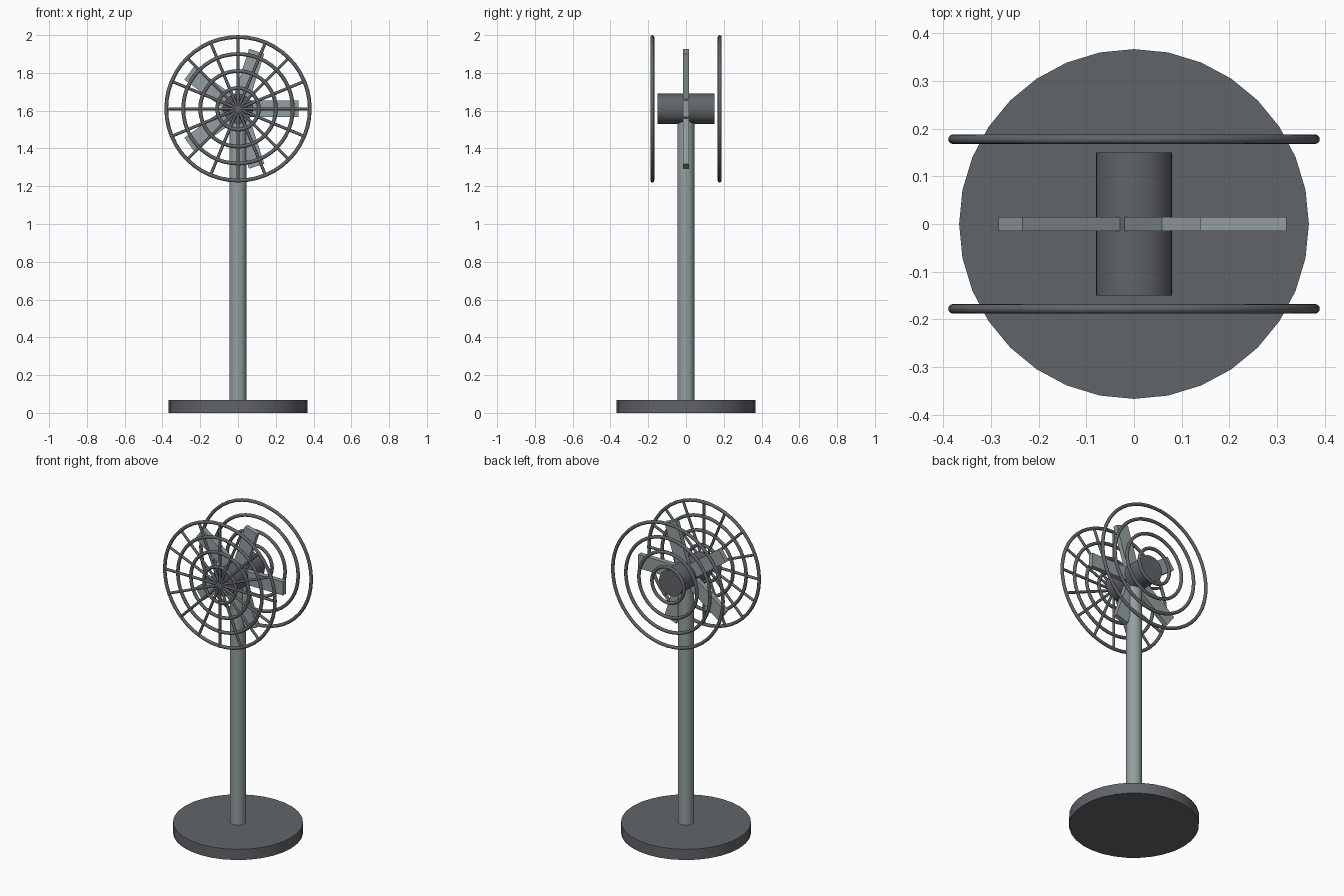
import bpy
import math
from mathutils import Matrix, Vector

cube = bpy.data.objects.get("Cube")
if cube:
    bpy.data.objects.remove(cube, do_unlink=True)

HUB = Vector((0, 0, 1.61))
GUARD_Y = 0.178
RINGS = (0.38, 0.29, 0.2, 0.11)
SPOKES = 16
BLADES = 5


def make_material(name, colour):
    mat = bpy.data.materials.new(name)
    mat.use_nodes = True
    mat.diffuse_color = (*colour, 1)
    mat.node_tree.nodes["Principled BSDF"].inputs["Base Color"].default_value = (*colour, 1)
    return mat


dark = make_material("dark grey", (0.12, 0.13, 0.138))
light = make_material("light grey", (0.3, 0.35, 0.35))


def finish(name, mat, smooth=True):
    obj = bpy.context.object
    obj.name = name
    obj.data.materials.append(mat)
    if smooth:
        bpy.ops.object.shade_smooth_by_angle(angle=math.radians(50))
    return obj


def rod(name, start, end, radius, mat, sides=32):
    """Cylinder between two points."""
    start, end = Vector(start), Vector(end)
    axis = end - start
    bpy.ops.mesh.primitive_cylinder_add(
        vertices=sides, radius=radius, depth=axis.length,
        location=(start + end) / 2, rotation=axis.to_track_quat("Z", "Y").to_euler())
    return finish(name, mat)


# Stand
rod("base", (0, 0, 0), (0, 0, 0.067), 0.367, dark)
rod("pole", (0, 0, 0.06), HUB, 0.045, light)

# Motor housing
rod("motor", HUB - Vector((0, 0.15, 0)), HUB + Vector((0, 0.15, 0)), 0.08, dark)

# Flat blades, turned about the motor axis
for i in range(BLADES):
    turn = Matrix.Rotation(-i * math.tau / BLADES, 4, "Y")
    bpy.ops.mesh.primitive_cube_add(size=1)
    blade = finish(f"blade_{i + 1}", light, smooth=False)
    blade.matrix_world = (Matrix.Translation(HUB) @ turn
                          @ Matrix.Translation((0.18, 0, 0))
                          @ Matrix.Diagonal((0.28, 0.03, 0.085, 1)))

# Guard rings, front and back
for side, y in (("front", -GUARD_Y), ("back", GUARD_Y)):
    for i, radius in enumerate(RINGS):
        bpy.ops.mesh.primitive_torus_add(
            major_radius=radius, minor_radius=0.01, major_segments=48, minor_segments=12,
            location=HUB + Vector((0, y, 0)), rotation=(math.pi / 2, 0, 0))
        finish(f"{side}_guard_ring_{i + 1}", dark)

# Spokes on the front guard only
centre = HUB - Vector((0, GUARD_Y, 0))
for i in range(SPOKES):
    angle = i * math.tau / SPOKES
    tip = centre + RINGS[0] * Vector((math.cos(angle), 0, math.sin(angle)))
    rod(f"front_spoke_{i + 1}", centre, tip, 0.008, dark, sides=12)
